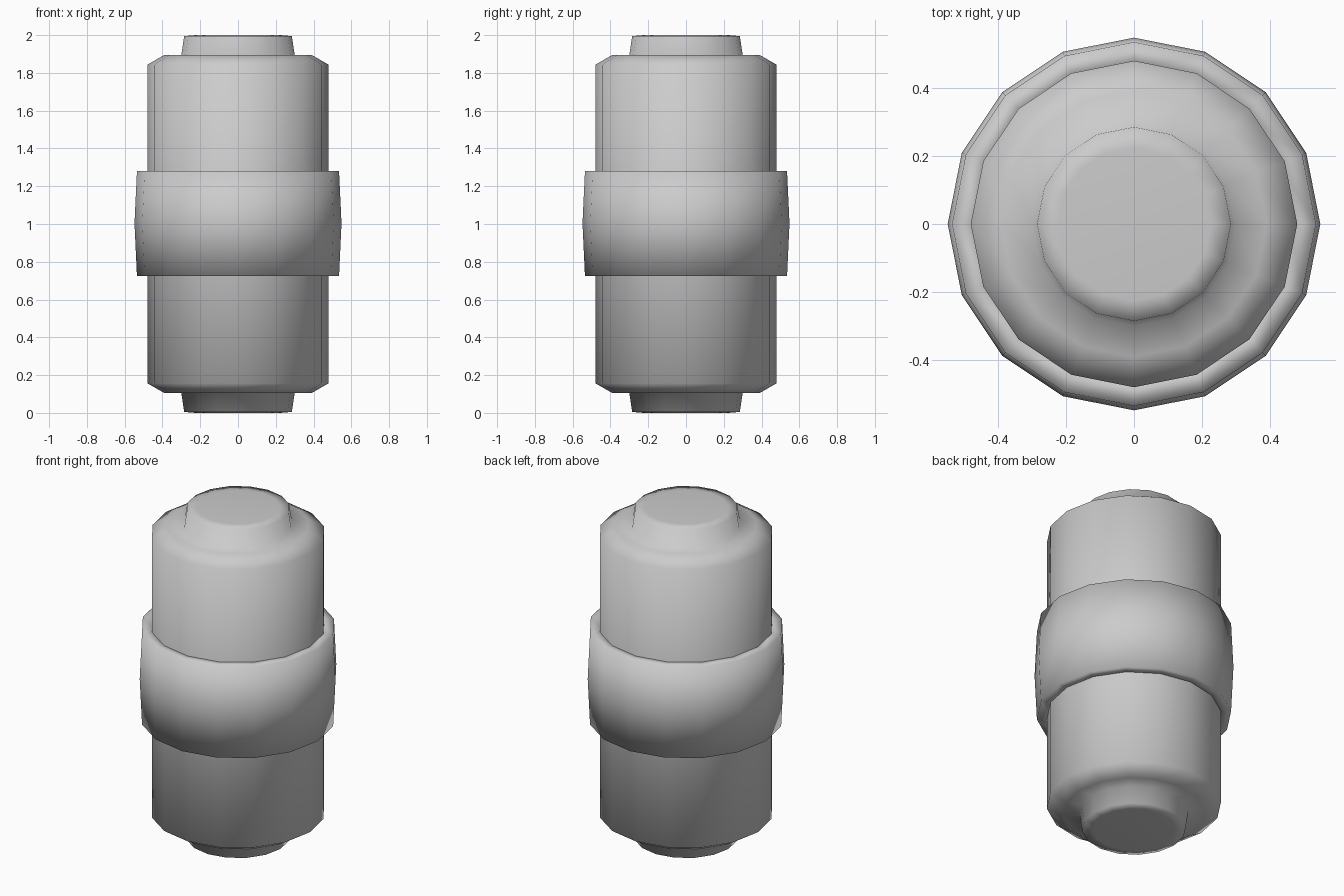
import bpy, bmesh, math

if "Cube" in bpy.data.objects:
    bpy.data.objects.remove(bpy.data.objects["Cube"])

SIDES = 16


def lathe(name, profile, closed):
    """Spin (radius, height) points round z; an open profile gets end caps."""
    bm = bmesh.new()
    rings = []
    for r, z in profile:
        rings.append([bm.verts.new((r * math.cos(math.tau * i / SIDES),
                                    r * math.sin(math.tau * i / SIDES), z))
                      for i in range(SIDES)])
    pairs = list(zip(rings, rings[1:]))
    if closed:
        pairs.append((rings[-1], rings[0]))
    else:
        bm.faces.new(rings[0][::-1])
        bm.faces.new(rings[-1])
    for a, b in pairs:
        for i in range(SIDES):
            j = (i + 1) % SIDES
            bm.faces.new((a[i], a[j], b[j], b[i]))
    bmesh.ops.recalc_face_normals(bm, faces=bm.faces)
    for f in bm.faces:
        f.smooth = True
    mesh = bpy.data.meshes.new(name)
    bm.to_mesh(mesh)
    bm.free()
    obj = bpy.data.objects.new(name, mesh)
    bpy.context.collection.objects.link(obj)
    return obj


# Canister body with stepped end plugs, mirrored about mid height
half = [(0.225, 0.0), (0.285, 0.005), (0.30, 0.105), (0.39, 0.105), (0.48, 0.157)]
lathe("canister_body", half + [(r, 2 - z) for r, z in reversed(half)], False)

# Raised band round the middle
lathe("middle_band", [(0.46, 0.725), (0.535, 0.725), (0.548, 1.003),
                      (0.535, 1.28), (0.46, 1.28)], True)
